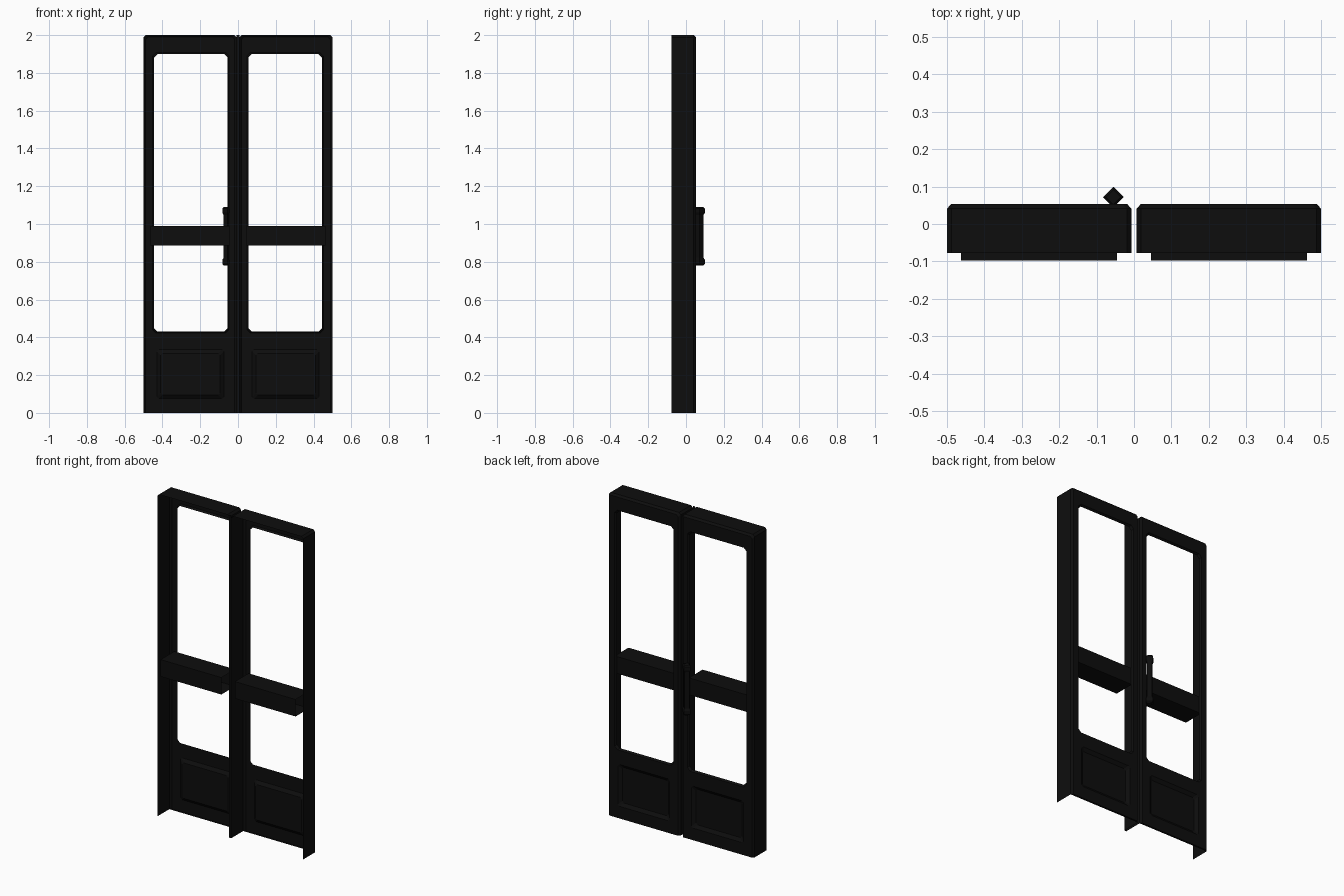
import bpy
import bmesh

cube = bpy.data.objects.get("Cube")
if cube:
    bpy.data.objects.remove(cube, do_unlink=True)

black = bpy.data.materials.new("near_black_paint")
black.use_nodes = True
COLOUR = (0.004, 0.004, 0.004, 1)
black.diffuse_color = COLOUR
black.node_tree.nodes["Principled BSDF"].inputs["Base Color"].default_value = COLOUR

FRONT, LIP, BACK = -0.077, 0.041, 0.053   # depths of the open-fronted shell


def finish(name, bm, mirror=False):
    bmesh.ops.recalc_face_normals(bm, faces=bm.faces)
    mesh = bpy.data.meshes.new(name)
    bm.to_mesh(mesh)
    bm.free()
    mesh.materials.append(black)
    obj = bpy.data.objects.new(name, mesh)
    bpy.context.collection.objects.link(obj)
    if mirror:
        obj.modifiers.new("other_leaf", "MIRROR")
    return obj


def row(bm, points, y):
    return [bm.verts.new((x, y, z)) for x, z in points]


def bridge(bm, a, b, closed=True):
    n = len(a)
    for i in range(n if closed else n - 1):
        j = (i + 1) % n
        bm.faces.new((a[i], a[j], b[j], b[i]))


def rim(bm, verts):
    edges = []
    for i, v in enumerate(verts):
        w = verts[(i + 1) % len(verts)]
        edges.append(bm.edges.get((v, w)) or bm.edges.new((v, w)))
    return edges


def arch(x0, x1, top, c):
    """Open outline: two sides and a top with cut corners."""
    return [(x0, 0), (x0, top - c), (x0 + c, top),
            (x1 - c, top), (x1, top - c), (x1, 0)]


def cut_rect(x0, x1, z0, z1, c):
    """Closed rectangle with cut corners."""
    return [(x0 + c, z0), (x1 - c, z0), (x1, z0 + c), (x1, z1 - c),
            (x1 - c, z1), (x0 + c, z1), (x0, z1 - c), (x0, z0 + c)]


# Door leaf: thin side and top walls, bevelled back plate with window opening
bm = bmesh.new()
outline = arch(0.007, 0.5, 2.0, 0.012)
front = row(bm, outline, FRONT)
side = row(bm, outline, LIP)
back = row(bm, arch(0.018, 0.489, 1.989, 0.012), BACK)
bridge(bm, front, side, closed=False)
bridge(bm, side, back, closed=False)
bm.faces.new((side[0], back[0], back[-1], side[-1]))

window_back = row(bm, cut_rect(0.047, 0.452, 0.422, 1.908, 0.018), BACK)
window_lip = row(bm, cut_rect(0.055, 0.444, 0.43, 1.9, 0.018), LIP)
bridge(bm, window_back, window_lip)

# Recessed lower panel
panel_rim = row(bm, cut_rect(0.075, 0.43, 0.075, 0.335, 0.01), BACK)
panel_bed = row(bm, cut_rect(0.095, 0.41, 0.095, 0.315, 0.01), BACK - 0.015)
bridge(bm, panel_rim, panel_bed)
bm.faces.new(panel_bed)

plate_edges = rim(bm, back) + rim(bm, window_back) + rim(bm, panel_rim)
bmesh.ops.triangle_fill(bm, use_beauty=True, use_dissolve=False,
                        edges=plate_edges, normal=(0, 1, 0))
finish("door_leaves", bm, mirror=True)

# Middle rail: a box sleeve with open ends
bm = bmesh.new()
section = [(-0.097, 0.885), (0.037, 0.885), (0.037, 0.99), (-0.097, 0.99)]
ends = [[bm.verts.new((x, y, z)) for y, z in section] for x in (0.046, 0.463)]
bridge(bm, *ends)
finish("middle_rails", bm, mirror=True)

# Strip closing the gap between the leaves
bm = bmesh.new()
bm.faces.new(row(bm, [(-0.007, 0), (0.007, 0), (0.007, 2), (-0.007, 2)], FRONT))
finish("centre_strip", bm)

# Pull handle: diamond bar with thicker ends
bm = bmesh.new()
half = [(0.155, 0.02), (0.147, 0.028), (0.125, 0.028), (0.113, 0.021)]
profile = half + [(-h, r) for h, r in reversed(half)]
rings = []
for h, r in profile:
    corners = [(r, 0), (0, r), (-r, 0), (0, -r)]
    rings.append([bm.verts.new((-0.055 + dx, 0.072 + dy, 0.935 + h))
                  for dx, dy in corners])
for a, b in zip(rings, rings[1:]):
    bridge(bm, a, b)
bm.faces.new(rings[0])
bm.faces.new(rings[-1])
finish("pull_handle", bm)
